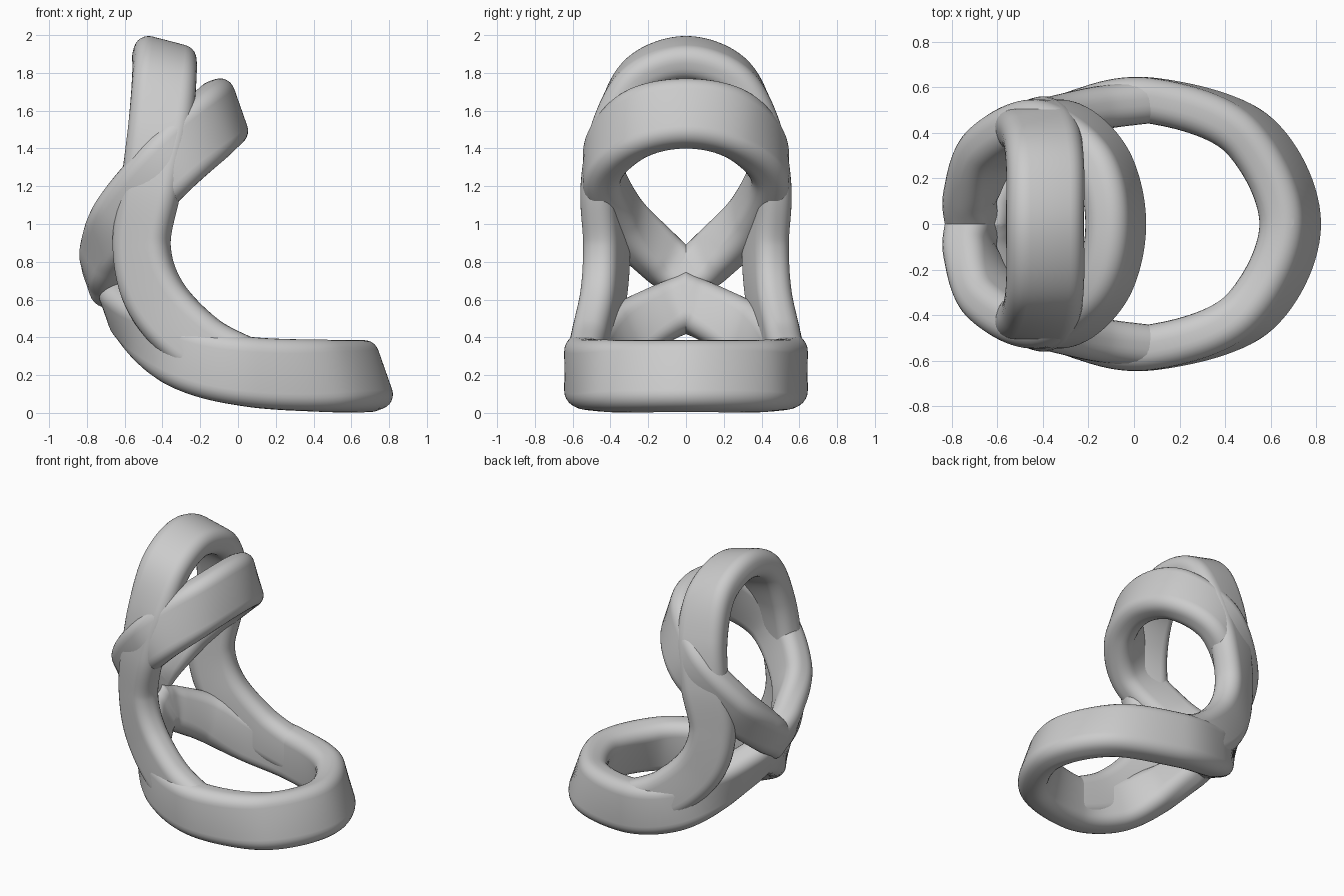
import bpy
import bmesh
import math
from mathutils import Vector

if "Cube" in bpy.data.objects:
    bpy.data.objects.remove(bpy.data.objects["Cube"], do_unlink=True)

grey = bpy.data.materials.new("plain grey")
grey.use_nodes = True
grey.diffuse_color = (0.6, 0.6, 0.6, 1)
grey.node_tree.nodes["Principled BSDF"].inputs["Base Color"].default_value = (0.6, 0.6, 0.6, 1)

STEPS = 14


def rounded_profile(width, thick, radius=0.08, arc=6):
    """Rounded rectangle as (across width, across thickness) pairs."""
    a, b = width / 2 - radius, thick / 2 - radius
    out = []
    for q, (sx, sy) in enumerate(((1, 1), (-1, 1), (-1, -1), (1, -1))):
        for i in range(arc + 1):
            t = math.pi / 2 * (q + i / arc)
            out.append((sx * a + radius * math.cos(t), sy * b + radius * math.sin(t)))
    return out


def spline(values):
    """Smooth interpolation through a list of vectors."""
    p = [2 * values[0] - values[1]] + values + [2 * values[-1] - values[-2]]
    out = []
    for k in range(1, len(p) - 2):
        a, b, c, d = p[k - 1:k + 3]
        for s in range(STEPS):
            t = s / STEPS
            out.append(0.5 * (2 * b + (c - a) * t + (2 * a - 5 * b + 4 * c - d) * t ** 2
                              + (3 * b - a - 3 * c + d) * t ** 3))
    return out + [values[-1]]


def band(name, stations, thick=0.2):
    """Sweep half a band through (centre, width direction, width), then mirror it."""
    centres = spline([Vector(s[0]) for s in stations])
    ups = spline([Vector(s[1]).normalized() for s in stations])
    widths = spline([Vector((s[2], 0, 0)) for s in stations])
    bm = bmesh.new()
    rings = []
    last = len(centres) - 1
    for i, c in enumerate(centres):
        tangent = (centres[min(i + 1, last)] - centres[max(i - 1, 0)]).normalized()
        up = (ups[i] - tangent * ups[i].dot(tangent)).normalized()
        side = tangent.cross(up)
        rings.append([bm.verts.new(c + up * u + side * v)
                      for u, v in rounded_profile(widths[i].x, thick)])
    n = len(rings[0])
    for r0, r1 in zip(rings, rings[1:]):
        for j in range(n):
            k = (j + 1) % n
            bm.faces.new((r0[j], r0[k], r1[k], r1[j]))
    bm.faces.new(rings[0])
    bm.faces.new(rings[-1])
    # trim at the middle plane and reflect
    bmesh.ops.bisect_plane(bm, geom=bm.verts[:] + bm.edges[:] + bm.faces[:], dist=1e-5,
                           plane_co=(0, 0, 0), plane_no=(0, 1, 0), clear_inner=True)
    copy = bmesh.ops.duplicate(bm, geom=bm.verts[:] + bm.edges[:] + bm.faces[:])["geom"]
    for v in copy:
        if isinstance(v, bmesh.types.BMVert):
            v.co.y = -v.co.y
    bmesh.ops.remove_doubles(bm, verts=bm.verts[:], dist=1e-4)
    bmesh.ops.recalc_face_normals(bm, faces=bm.faces[:])
    mesh = bpy.data.meshes.new(name)
    bm.to_mesh(mesh)
    bm.free()
    mesh.materials.append(grey)
    obj = bpy.data.objects.new(name, mesh)
    bpy.context.collection.objects.link(obj)
    bpy.ops.object.select_all(action="DESELECT")
    obj.select_set(True)
    bpy.context.view_layer.objects.active = obj
    bpy.ops.object.shade_smooth_by_angle(angle=math.radians(35))


LEAN = (-0.33, 0, 0.94)

# Lower ring: wide loop at the base, rising to the crossing at the back
band("lower_ring", [
    ((0.50, -0.39, 0.195), LEAN, 0.38),
    ((0.685, 0, 0.195), LEAN, 0.38),
    ((0.50, 0.39, 0.195), LEAN, 0.38),
    ((0.08, 0.54, 0.215), (-0.1, 0, 1), 0.37),
    ((-0.24, 0.49, 0.28), (0, 0, 1), 0.35),
    ((-0.46, 0.34, 0.41), (-0.2, 0, 1), 0.33),
    ((-0.59, 0.12, 0.53), LEAN, 0.3),
    ((-0.62, 0, 0.58), LEAN, 0.3),
    ((-0.64, -0.15, 0.65), LEAN, 0.3),
])

# Upper ring: tilted loop falling to the crossing at the back
band("upper_ring", [
    ((-0.15, -0.28, 1.52), LEAN, 0.37),
    ((-0.08, 0, 1.585), LEAN, 0.37),
    ((-0.15, 0.28, 1.52), LEAN, 0.37),
    ((-0.37, 0.445, 1.31), (-0.6, 0, 0.8), 0.35),
    ((-0.61, 0.34, 1.04), (-0.6, 0, 0.8), 0.32),
    ((-0.71, 0.14, 0.83), LEAN, 0.28),
    ((-0.71, 0, 0.72), LEAN, 0.26),
    ((-0.68, -0.15, 0.62), LEAN, 0.26),
])

# Arch: crosses over the top, its legs sweep down and forward into the base
band("arch", [
    ((-0.39, -0.26, 1.78), (0.96, 0, -0.2), 0.34),
    ((-0.39, 0, 1.878), (0.96, 0, -0.25), 0.34),
    ((-0.39, 0.26, 1.78), (0.96, 0, -0.2), 0.34),
    ((-0.41, 0.395, 1.52), (1, 0.1, 0), 0.34),
    ((-0.46, 0.44, 1.2), (0.95, 0.3, 0), 0.32),
    ((-0.51, 0.42, 0.88), (0.88, 0.4, 0.1), 0.31),
    ((-0.43, 0.44, 0.6), (0.85, 0.3, 0.4), 0.33),
    ((-0.2, 0.5, 0.36), (0.5, 0.1, 0.85), 0.33),
    ((0.08, 0.54, 0.23), (0.2, 0, 1), 0.3),
], thick=0.19)
